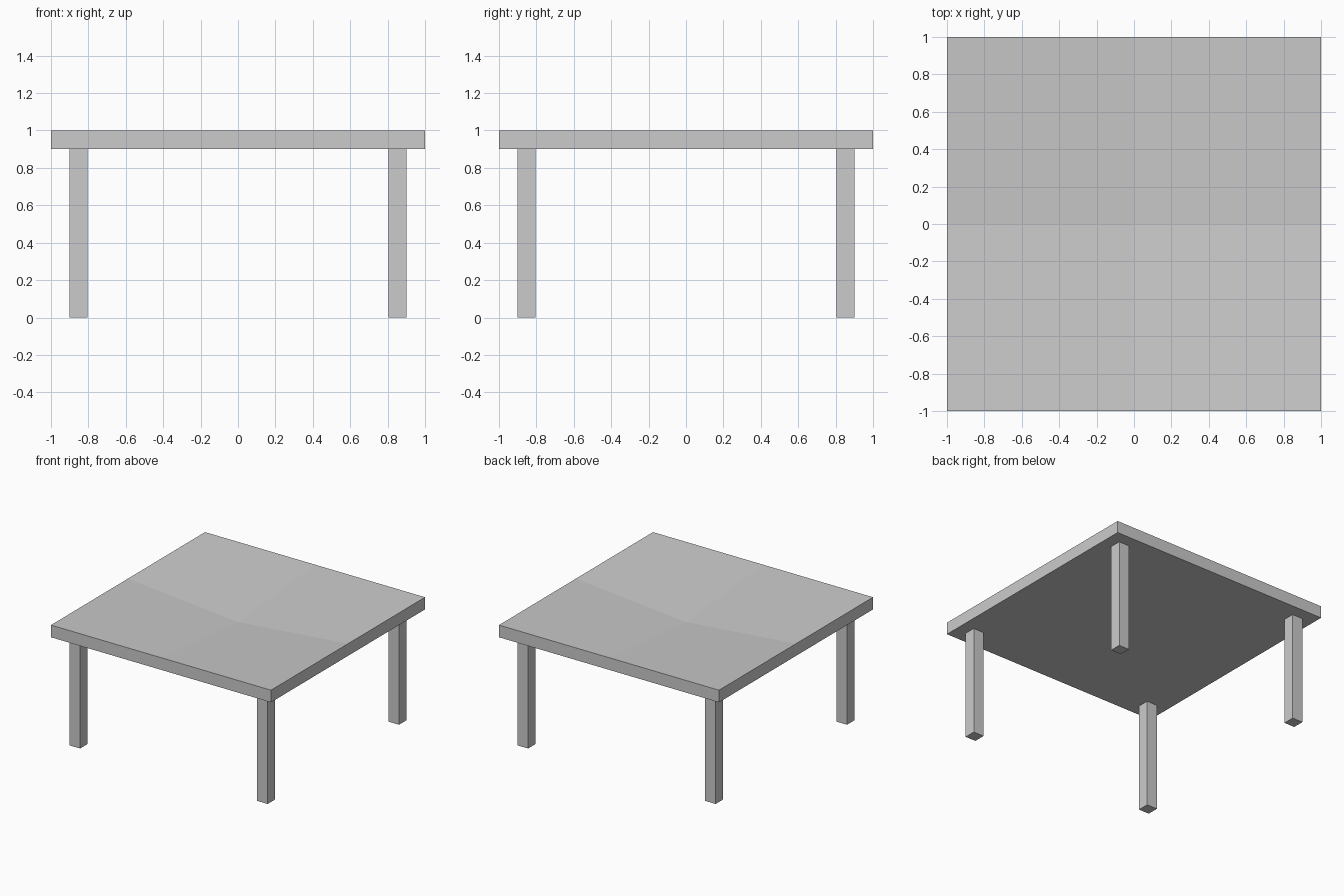
import bpy
import bmesh
from mathutils import Matrix

if "Cube" in bpy.data.objects:
    bpy.data.objects.remove(bpy.data.objects["Cube"], do_unlink=True)

TOP, UNDERSIDE = 1.0, 0.9
LEG_OUTER, LEG_WIDTH = 0.9, 0.095

grey = bpy.data.materials.new("plain grey")
grey.use_nodes = True
grey.diffuse_color = (0.6, 0.6, 0.6, 1)
grey.node_tree.nodes["Principled BSDF"].inputs["Base Color"].default_value = (0.6, 0.6, 0.6, 1)


def add_object(name, bm):
    bmesh.ops.recalc_face_normals(bm, faces=bm.faces)
    mesh = bpy.data.meshes.new(name)
    bm.to_mesh(mesh)
    bm.free()
    mesh.materials.append(grey)
    obj = bpy.data.objects.new(name, mesh)
    bpy.context.collection.objects.link(obj)
    return obj


# Tabletop: a slab whose upper face dips to its middle in four flat-shaded quads
bm = bmesh.new()
bmesh.ops.create_grid(bm, x_segments=2, y_segments=2, size=1)
bmesh.ops.translate(bm, verts=bm.verts, vec=(0, 0, UNDERSIDE))
raised = bmesh.ops.extrude_face_region(bm, geom=bm.faces[:], use_keep_orig=True)
for v in [g for g in raised["geom"] if isinstance(g, bmesh.types.BMVert)]:
    is_middle = v.co.xy.length < 0.01
    v.co.z = UNDERSIDE + 0.01 if is_middle else TOP
add_object("tabletop", bm)

# Four square legs, set in from the corners
centre = LEG_OUTER - LEG_WIDTH / 2
for depth, y in (("front", -centre), ("back", centre)):
    for side, x in (("right", -centre), ("left", centre)):
        bm = bmesh.new()
        bmesh.ops.create_cube(bm, size=1, matrix=Matrix.Translation((x, y, UNDERSIDE / 2))
                              @ Matrix.Diagonal((LEG_WIDTH, LEG_WIDTH, UNDERSIDE, 1)))
        add_object(f"{depth}_{side}_leg", bm)
